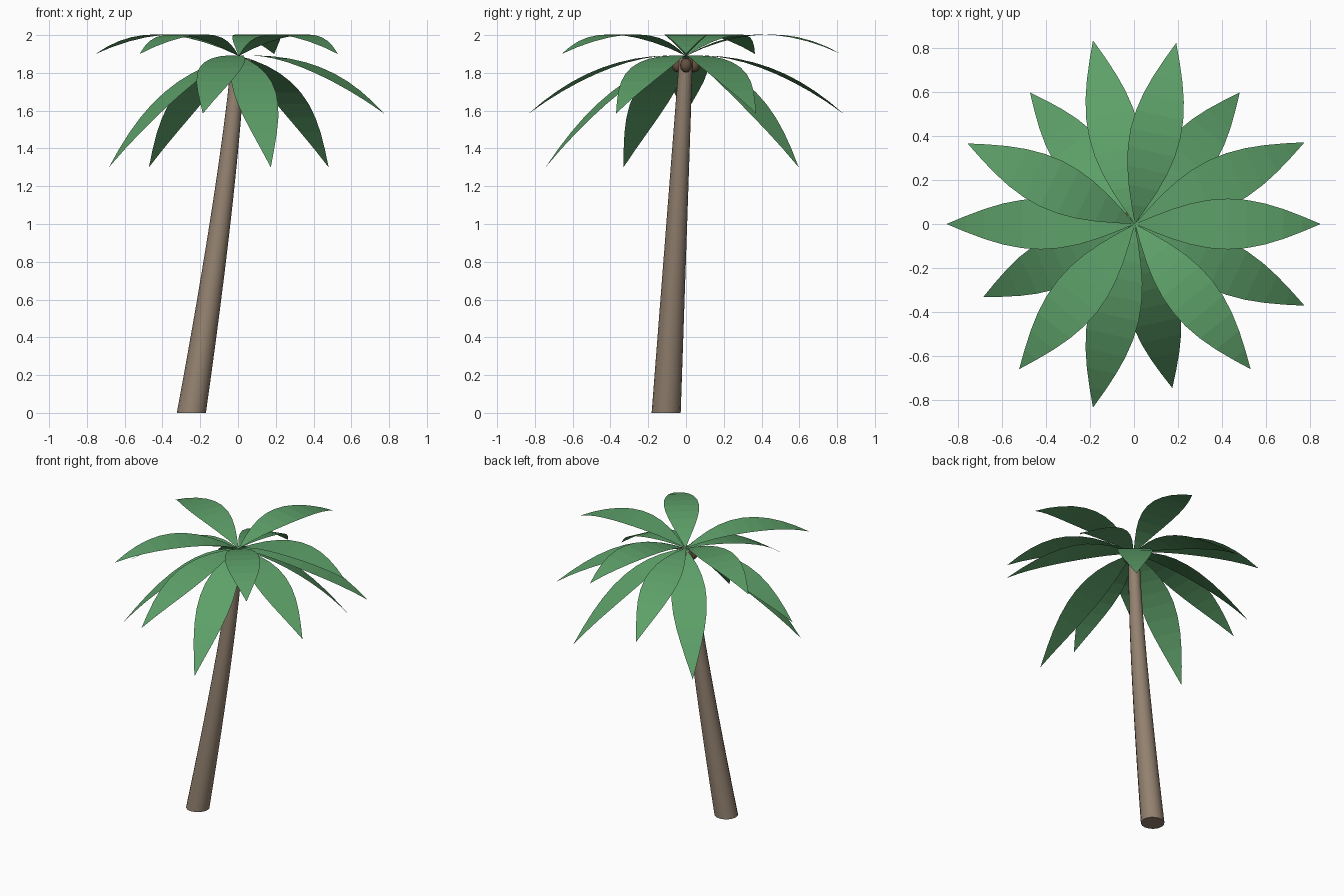
import bpy, bmesh, math
from mathutils import Vector

if "Cube" in bpy.data.objects:
    bpy.data.objects.remove(bpy.data.objects["Cube"])

CROWN = Vector((0.004, 0.0, 1.89))


def material(name, color):
    m = bpy.data.materials.new(name)
    m.diffuse_color = (*color, 1)
    m.use_nodes = True
    m.node_tree.nodes["Principled BSDF"].inputs["Base Color"].default_value = m.diffuse_color
    return m


def mesh_object(name, bm, mat, smooth=False):
    me = bpy.data.meshes.new(name)
    bm.to_mesh(me)
    bm.free()
    ob = bpy.data.objects.new(name, me)
    bpy.context.collection.objects.link(ob)
    me.materials.append(mat)
    if smooth:
        bpy.context.view_layer.objects.active = ob
        ob.select_set(True)
        bpy.ops.object.shade_smooth_by_angle(angle=math.radians(40))
        ob.select_set(False)
    return ob


green = material("leaf_green", (0.11, 0.35, 0.14))
bark = material("bark_brown", (0.29, 0.22, 0.16))
husk = material("husk_brown", (0.13, 0.08, 0.05))

# Trunk: leaning, gently curved and tapered, with flat ends
bm = bmesh.new()
SIDES, STEPS = 16, 10
rings = []
for i in range(STEPS + 1):
    t = i / STEPS
    cx = -0.247 * (1 - t) ** 1.25
    cy = -0.105 * (1 - t)
    r = 0.077 + (0.036 - 0.077) * t
    rings.append([bm.verts.new((cx + r * math.cos(math.tau * k / SIDES),
                                cy + r * math.sin(math.tau * k / SIDES),
                                1.88 * t)) for k in range(SIDES)])
for a, b in zip(rings, rings[1:]):
    for k in range(SIDES):
        n = (k + 1) % SIDES
        bm.faces.new((a[k], a[n], b[n], b[k]))
bm.faces.new(rings[0][::-1])
bm.faces.new(rings[-1])
mesh_object("trunk", bm, bark, smooth=True)


# Fronds: thin arched blades, pointed at both ends
def frond(name, angle, reach, rise, fall, steps=10, half_width=0.115):
    bm = bmesh.new()
    out = Vector((math.cos(angle), math.sin(angle), 0))
    side = Vector((-out.y, out.x, 0))
    rows = []
    for i in range(steps + 1):
        t = i / steps
        p = CROWN + out * reach * t + Vector((0, 0, rise * t - fall * t * t))
        if i in (0, steps):
            v = bm.verts.new(p)
            rows.append((v, v))
        else:
            w = side * half_width * math.sin(math.pi * t)
            rows.append((bm.verts.new(p - w), bm.verts.new(p + w)))
    for a, b in zip(rows, rows[1:]):
        bm.faces.new(list(dict.fromkeys((a[0], b[0], b[1], a[1]))))
    mesh_object(name, bm, green)


# Three repeating droops: high, middle, low (reach, rise, fall)
DROOPS = [(0.842, 0.445, 0.435), (0.854, 0.06, 0.365), (0.763, -0.18, 0.41)]
COUNT = 14
for i in range(COUNT):
    frond(f"frond_{i + 1}", math.tau * i / COUNT, *DROOPS[i % 3])

# Coconuts: three around the top of the trunk
for i in range(3):
    a = math.tau * i / 3
    bm = bmesh.new()
    bmesh.ops.create_uvsphere(bm, u_segments=12, v_segments=8, radius=0.031)
    bmesh.ops.scale(bm, vec=(1, 1, 1.2), verts=bm.verts)
    bmesh.ops.translate(bm, vec=(0.05 * math.cos(a), 0.05 * math.sin(a), 1.84), verts=bm.verts)
    mesh_object(f"coconut_{i + 1}", bm, husk, smooth=True)
